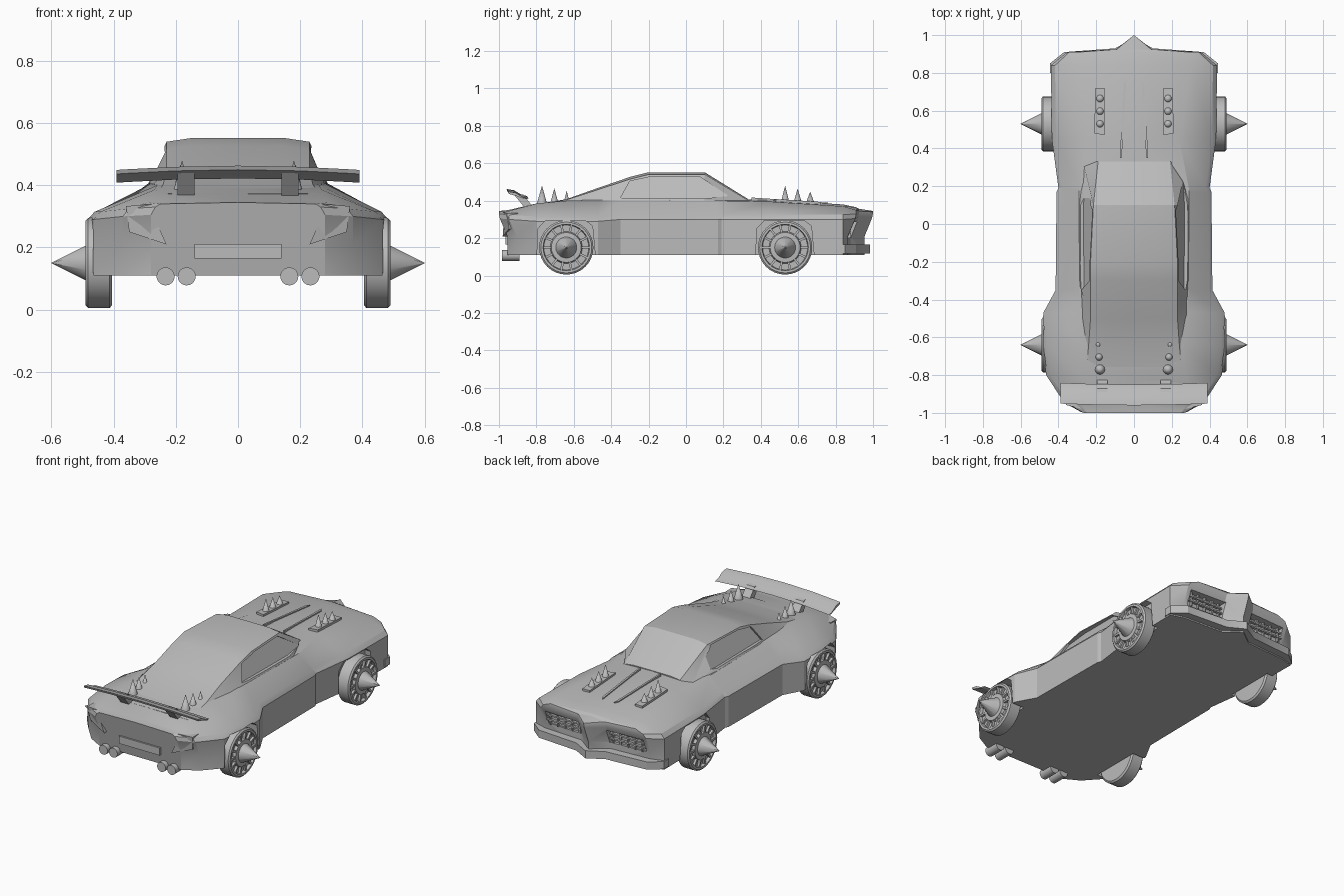
import bpy, bmesh, math
from mathutils import Vector, Matrix

default_cube = bpy.data.objects.get("Cube")
if default_cube:
    bpy.data.objects.remove(default_cube)

GREY = (0.5, 0.5, 0.5, 1)
paint = bpy.data.materials.new("plain grey")
paint.use_nodes = True
paint.diffuse_color = GREY
paint.node_tree.nodes["Principled BSDF"].inputs["Base Color"].default_value = GREY


def finish(name, bm, angle=25):
    """Turn a bmesh into a named, shaded object."""
    bmesh.ops.remove_doubles(bm, verts=bm.verts, dist=0.0005)
    bmesh.ops.recalc_face_normals(bm, faces=bm.faces)
    mesh = bpy.data.meshes.new(name)
    bm.to_mesh(mesh)
    bm.free()
    mesh.materials.append(paint)
    obj = bpy.data.objects.new(name, mesh)
    bpy.context.collection.objects.link(obj)
    shade(obj, angle)
    return obj


def shade(obj, angle=25):
    bpy.ops.object.select_all(action='DESELECT')
    obj.select_set(True)
    bpy.context.view_layer.objects.active = obj
    bpy.ops.object.shade_smooth_by_angle(angle=math.radians(angle))


def loft(name, rings, angle=25, closed=True):
    """Skin rings of equal length and cap both ends."""
    bm = bmesh.new()
    rows = [[bm.verts.new(p) for p in ring] for ring in rings]
    count = len(rows[0])
    for a, b in zip(rows, rows[1:]):
        for i in range(count):
            j = (i + 1) % count
            bm.faces.new((a[i], a[j], b[j], b[i]))
    if closed:
        bm.faces.new(rows[0])
        bm.faces.new(rows[-1])
    return finish(name, bm, angle)


def mirrored(half):
    """Complete a half ring whose last point lies on the centre line."""
    return half + [(-x, y, z) for x, y, z in reversed(half[:-1])]


def prism(name, outline, near, far):
    """Outline given as (y, z), extruded along x; near and far may depend on z."""
    return loft(name, [[(f(z), y, z) for y, z in outline] for f in (near, far)])


def box(name, centre, size, turn=None):
    bm = bmesh.new()
    bmesh.ops.create_cube(bm, size=1)
    bmesh.ops.scale(bm, vec=size, verts=bm.verts)
    if turn:
        bmesh.ops.transform(bm, matrix=turn, verts=bm.verts)
    bmesh.ops.translate(bm, vec=centre, verts=bm.verts)
    return finish(name, bm)


def cone(name, base, tip, r1, r2=0.0, sides=20):
    base, tip = Vector(base), Vector(tip)
    axis = tip - base
    bm = bmesh.new()
    bmesh.ops.create_cone(bm, cap_ends=True, segments=sides, radius1=r1, radius2=r2, depth=axis.length)
    turn = Vector((0, 0, 1)).rotation_difference(axis).to_matrix().to_4x4()
    bmesh.ops.transform(bm, matrix=Matrix.Translation((base + tip) / 2) @ turn, verts=bm.verts)
    return finish(name, bm, 40)


def cut(obj, cutter):
    mod = obj.modifiers.new("cut", 'BOOLEAN')
    mod.object, mod.solver = cutter, 'EXACT'
    bpy.context.view_layer.objects.active = obj
    bpy.ops.object.modifier_apply(modifier=mod.name)
    bpy.data.objects.remove(cutter)
    shade(obj)


FLOOR = 0.11
SIDES = (("right", -1), ("left", 1))

# Body: y, side x, shoulder x, crease z, shoulder z, centre z
stations = [
    (-1.0, .28, .25, .325, .34, .345),
    (-.95, .37, .29, .32, .345, .35),
    (-.80, .465, .27, .31, .385, .385),
    (-.64, .485, .26, .31, .40, .40),
    (-.47, .48, .28, .31, .405, .405),
    (-.35, .415, .29, .32, .405, .41),
    (.17, .41, .29, .32, .40, .41),
    (.19, .40, .29, .32, .40, .41),
    (.45, .435, .24, .32, .395, .405),
    (.84, .44, .30, .32, .37, .38),
    (.91, .36, .29, .325, .35, .365),
    (.925, .1, .09, .33, .345, .357),
    (1.0, 0, 0, .33, .34, .345),
]


def body_ring(y, side, shoulder, z_crease, z_shoulder, z_mid):
    under = -math.copysign(.045, y) if abs(y) > .88 else 0
    return mirrored([(side, y + under, FLOOR), (side, y + under, .21),
                     (side, y + under * .1, z_crease - .02), (side * .95, y, z_crease + .005),
                     (shoulder, y, z_shoulder), (0, y, z_mid)])


body = loft("body", [body_ring(*s) for s in stations])

# Wheel arches and grille openings
arch = [(-.158, .05), (-.152, .25), (-.11, .295), (.1, .295), (.14, .265), (.16, .05)]
AXLES = (("front", .53), ("rear", -.64))
for side, s in SIDES:
    for end, axle in AXLES:
        cut(body, prism("arch_cutter", [(axle + y, z) for y, z in arch],
                        lambda z: s * .4, lambda z: s * .6))
    cut(body, box("grille_cutter", (s * .215, .93, .245), (.24, .14, .085)))
    for z in (.23, .26):
        box(side + "_grille_slat", (s * .215, .875, z), (.25, .016, .009))
    for i in range(5):
        box(side + "_grille_bar", (s * (.115 + i * .05), .872, .245), (.008, .014, .09))

# Cabin: y, base x, base z, roof edge x, roof edge z, crown
cabin_stations = [
    (.33, .27, .38, .19, .402, .008),
    (.10, .295, .39, .215, .54, .012),
    (-.20, .295, .39, .23, .54, .012),
    (-.30, .295, .39, .23, .515, .012),
    (-.50, .285, .39, .23, .45, .008),
    (-.64, .27, .38, .24, .405, .003),
    (-.85, .27, .36, .26, .372, .002),
]
cabin = loft("cabin", [mirrored([(xb, y, zb), (xt, y, zt), (xt * .65, y, zt + c), (0, y, zt + c)])
                       for y, xb, zb, xt, zt, c in cabin_stations])

# Recessed side windows
window = [(-.35, .415), (-.30, .505), (-.18, .53), (.07, .53), (.23, .425), (.1, .412)]
for side, s in SIDES:
    cut(cabin, prism("window_cutter", window, lambda z: s * (.268 - (z - .41) * .52), lambda z: s * .4))

# Front bumper follows the nose plan
plan = [(.445, .80), (.445, .85), (.37, .91), (.1, .93), (0, .985)]
plan = plan + [(-x, y) for x, y in reversed(plan[:-1])]
loft("front_bumper", [[(x, y, z) for x, y in plan] for z in (.118, .165)])

# Wheels: lathed tyre and rim with a spiked hub, plus radial spokes
wheel_profile = [(.405, .01), (.405, .135), (.413, .145), (.482, .145), (.49, .136), (.49, .124),
                 (.472, .12), (.472, .086), (.488, .08), (.49, .056), (.6, .001)]
STEPS = 32
for side, s in SIDES:
    for end, axle in AXLES:
        rings = []
        for x, r in wheel_profile:
            angles = [math.tau * i / STEPS for i in range(STEPS)]
            rings.append([(s * x, axle + r * math.cos(a), .15 + r * math.sin(a)) for a in angles])
        loft(f"{end}_{side}_wheel", rings, 35)
        for i in range(14):
            a = math.tau * i / 14
            hub = (s * .478, axle + .103 * math.cos(a), .15 + .103 * math.sin(a))
            box(f"{end}_{side}_spoke", hub, (.016, .044, .012), Matrix.Rotation(a, 4, 'X'))

# Spikes, hood vents and hood ridges
for side, s in SIDES:
    for i in range(3):
        y = .53 + i * .067
        cone(side + "_hood_spike", (s * .18, y, .385), (s * .18, y, .48 - i * .016), .024, sides=12)
        y = -.77 + i * .066
        cone(side + "_deck_spike", (s * (.18 + i * .005), y, .385),
             (s * (.18 + i * .005), y, .48 - i * .013), .027 - i * .005, sides=12)
    vent = [(.155, .72), (.205, .72), (.21, .48), (.155, .47)]
    loft(side + "_hood_vent", [[(s * x, y, .437 - y * .063 + h) for x, y in vent] for h in (-.02, .002)])
    ridge = [(.04, .76), (.055, .74), (.075, .35), (.065, .35)]
    loft(side + "_hood_ridge", [[(s * x, y, .437 - y * .068 + h) for x, y in ridge] for h in (-.03, .004)])

# Rear wing, curved along its span, on two pylons
wing = [(-.96, .463), (-.92, .456), (-.88, .432), (-.85, .425), (-.87, .422), (-.92, .44), (-.955, .45)]
span = [-.39, -.36, -.2, 0, .2, .36, .39]
loft("rear_wing", [[(x, y + .06 * x * x, z - .09 * x * x) for y, z in wing] for x in span])
pylon = [(-.93, .445), (-.87, .432), (-.82, .37), (-.86, .36)]
for side, s in SIDES:
    prism(side + "_wing_pylon", pylon, lambda z: s * .14, lambda z: s * .195)

# Tail: lamp housings, plate and exhausts
lamp = [(.27, .34), (.36, .333), (.35, .25), (.23, .21), (.25, .255), (.265, .29)]
for side, s in SIDES:
    loft(side + "_tail_lamp", [[(s * x, y - max(0, .31 - x) * .5 - (z - .21) * .15, z) for x, z in lamp]
                               for y in (-.94, -.88)])
    for x in (.165, .233):
        cone(side + "_exhaust", (s * x, -.89, .107), (s * x, -.985, .107), .029, .029)
box("number_plate", (0, -.96, .188), (.28, .012, .046))
